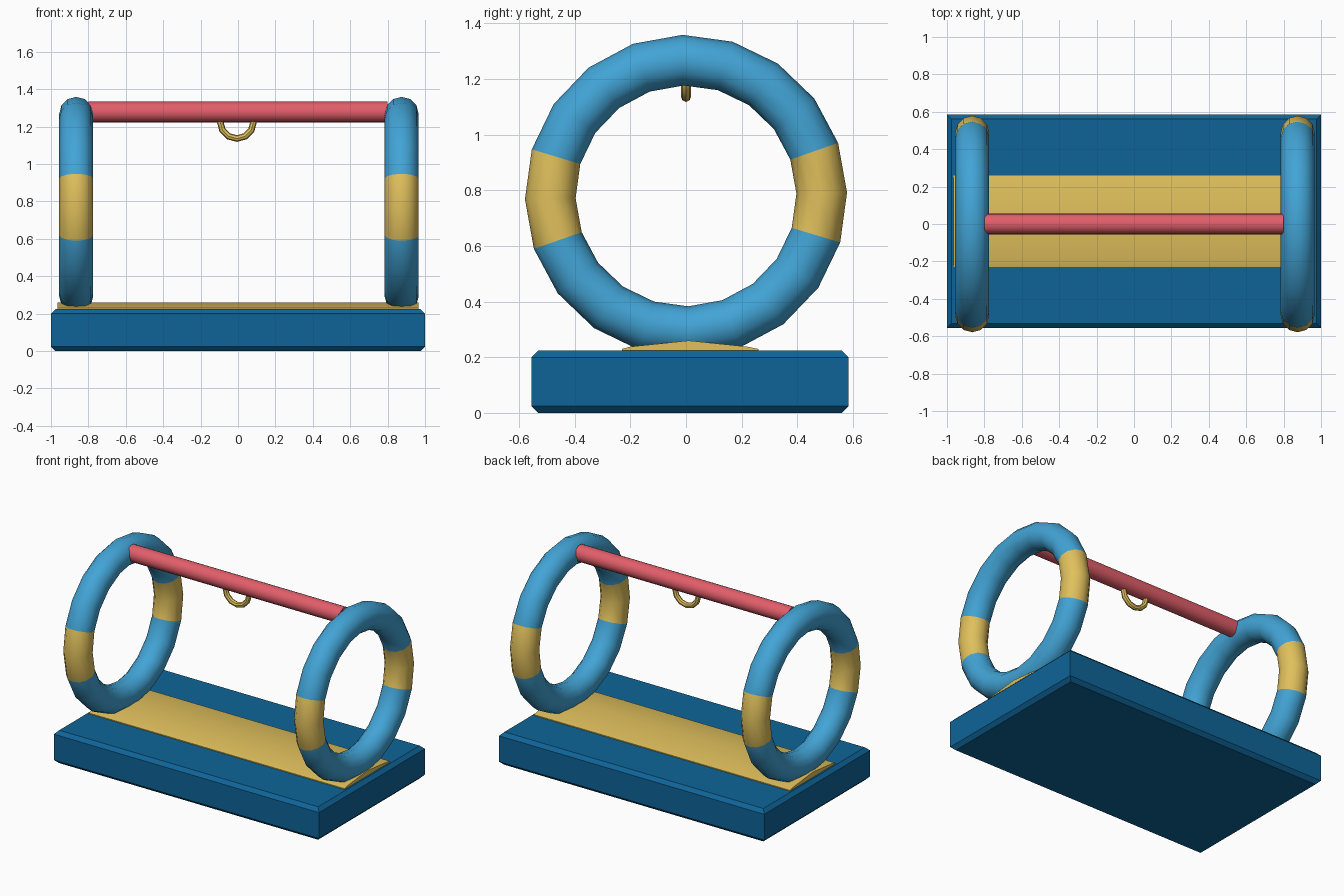
import bpy, bmesh, math
from mathutils import Matrix, Vector

cube = bpy.data.objects.get("Cube")
if cube:
    bpy.data.objects.remove(cube, do_unlink=True)


def material(name, rgb):
    linear = [((c / 255 + 0.055) / 1.055) ** 2.4 for c in rgb]
    mat = bpy.data.materials.new(name)
    mat.use_nodes = True
    mat.diffuse_color = (*linear, 1)
    mat.node_tree.nodes["Principled BSDF"].inputs["Base Color"].default_value = (*linear, 1)
    return mat


sky = material("sky blue", (66, 164, 214))
navy = material("deep blue", (14, 100, 152))
gold = material("gold", (224, 192, 92))
coral = material("coral red", (226, 94, 106))


def finish(obj, name, *mats, smooth=True):
    obj.name = obj.data.name = name
    obj.data.materials.clear()
    for m in mats:
        obj.data.materials.append(m)
    if smooth:
        bpy.ops.object.select_all(action='DESELECT')
        obj.select_set(True)
        bpy.context.view_layer.objects.active = obj
        bpy.ops.object.shade_smooth_by_angle(angle=math.radians(40))
    return obj


def from_bmesh(bm, name, *mats, **opts):
    bmesh.ops.recalc_face_normals(bm, faces=bm.faces)
    mesh = bpy.data.meshes.new(name)
    bm.to_mesh(mesh)
    bm.free()
    obj = bpy.data.objects.new(name, mesh)
    bpy.context.collection.objects.link(obj)
    return finish(obj, name, *mats, **opts)


def torus(major, minor, segs, sides, axis):
    bpy.ops.mesh.primitive_torus_add(major_radius=major, minor_radius=minor,
                                     major_segments=segs, minor_segments=sides)
    obj = bpy.context.object
    obj.data.transform(Matrix.Rotation(math.radians(90), 4, axis))
    return obj


# Base slab: bevelled block with a stripe cut around its sides
bm = bmesh.new()
bmesh.ops.create_cube(bm, size=1, matrix=Matrix.Translation((0, 0.015, 0.112))
                      @ Matrix.Diagonal((2, 1.14, 0.224, 1)))
rims = [e for e in bm.edges if abs(e.verts[0].co.z - e.verts[1].co.z) < 0.01]
bmesh.ops.bevel(bm, geom=rims, offset=0.024, segments=1, affect='EDGES')
for z in (0.106, 0.128):
    bmesh.ops.bisect_plane(bm, geom=bm.verts[:] + bm.edges[:] + bm.faces[:],
                           plane_co=(0, 0, z), plane_no=(0, 0, 1))
for f in bm.faces:
    if abs(f.normal.z) < 0.1 and 0.106 < f.calc_center_median().z < 0.128:
        f.material_index = 1
from_bmesh(bm, "base_slab", navy, coral, smooth=False)

# Shallow domed pad along the slab
bm = bmesh.new()
profile = [(-0.23, 0.2), (-0.23, 0.23), (-0.2, 0.238), (0.01, 0.26),
           (0.22, 0.238), (0.26, 0.23), (0.26, 0.2)]
face = bm.faces.new([bm.verts.new((-0.965, y, z)) for y, z in profile])
ext = bmesh.ops.extrude_face_region(bm, geom=[face])["geom"]
bmesh.ops.translate(bm, vec=(1.93, 0, 0),
                    verts=[v for v in ext if isinstance(v, bmesh.types.BMVert)])
from_bmesh(bm, "centre_pad", gold)

# Two upright rings with gold bands front and back
tilt = math.radians(1.2)
for name, x in (("right_ring", -0.865), ("left_ring", 0.875)):
    ring = torus(0.488, 0.091, 20, 12, 'Y')
    finish(ring, name, sky, gold)
    for p in ring.data.polygons:
        angle = math.atan2(abs(p.center.z), abs(p.center.y))
        p.material_index = int(angle < math.radians(18))
    ring.data.transform(Matrix.Rotation(tilt, 4, 'X'))
    ring.location = Vector((x, 0, 0.78))

# Cross bar joining the rings
bpy.ops.mesh.primitive_cylinder_add(vertices=24, radius=0.055, depth=1.6,
                                    location=(0, 0, 1.278))
bar = bpy.context.object
bar.data.transform(Matrix.Rotation(math.radians(90), 4, 'Y'))
finish(bar, "cross_bar", coral)

# Small hanging loop under the bar
loop = torus(0.089, 0.018, 12, 8, 'X')
loop.location = (-0.006, 0, 1.225)
finish(loop, "hanging_loop", gold)
